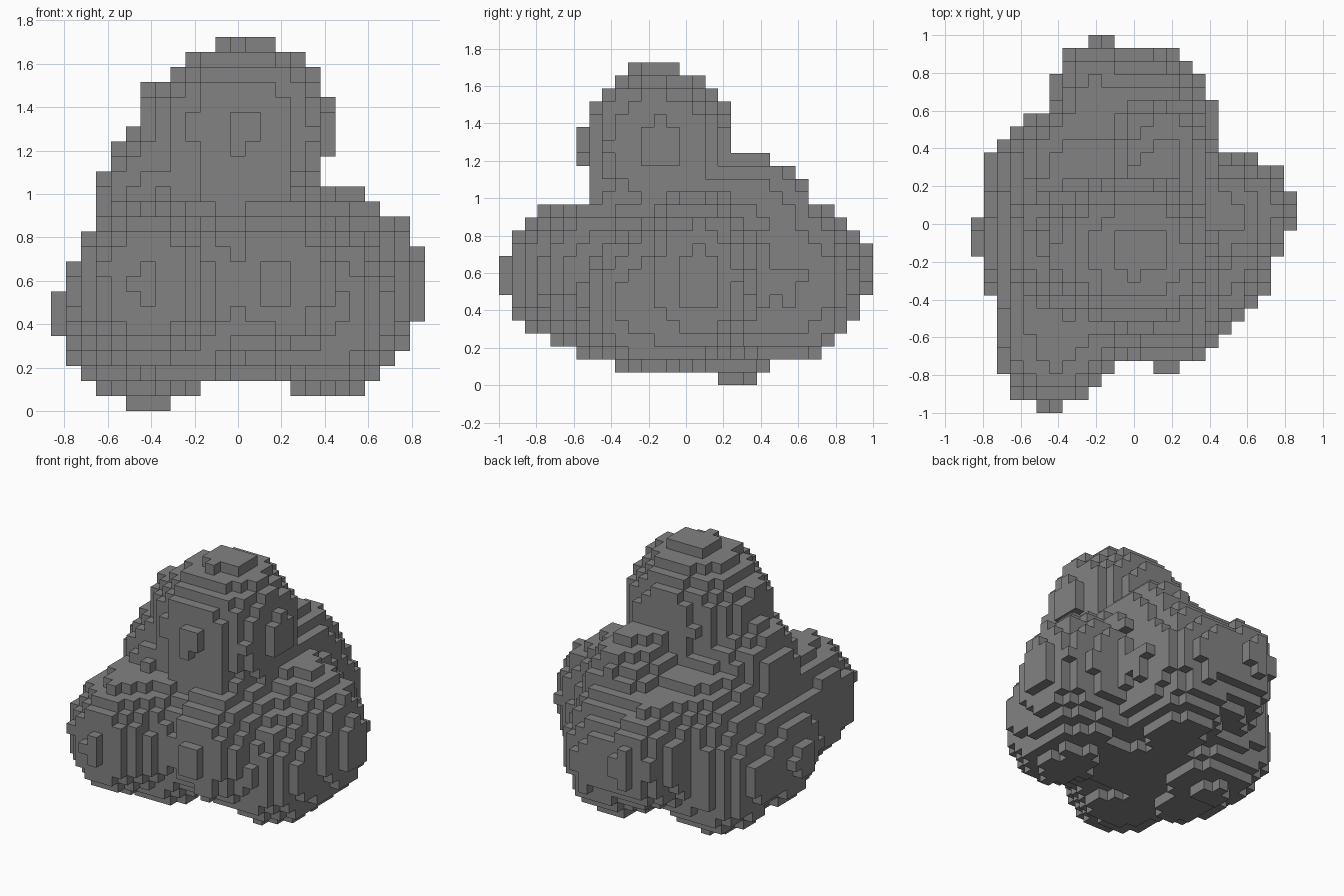
import bpy, bmesh
from math import exp, log
from mathutils import Vector, noise

if "Cube" in bpy.data.objects:
    bpy.data.objects.remove(bpy.data.objects["Cube"])

# Blocky boulder heap: softly merged lobes filled with cubes on a 25 x 29 x 25 grid
NX, NY, NZ = 25, 29, 25
V = 2.0 / NY
BLEND = 0.045          # softness of the creases between lobes

# Each lobe: centre x, y, z and radius x, y, z
LOBES = [
    (0.03, -0.15, 1.30, 0.40, 0.41, 0.41),    # head
    (-0.19, -0.14, 1.38, 0.26, 0.26, 0.19),   # head, left bulge
    (0.00, -0.12, 0.95, 0.33, 0.37, 0.42),    # neck
    (-0.35, -0.12, 0.99, 0.31, 0.31, 0.30),   # left shoulder
    (0.15, 0.34, 0.89, 0.26, 0.34, 0.33),     # back right shoulder
    (-0.28, 0.26, 0.66, 0.37, 0.37, 0.38),    # back left shoulder
    (0.00, 0.00, 0.57, 0.48, 0.48, 0.45),     # core
    (-0.42, -0.59, 0.59, 0.33, 0.385, 0.37),  # front left
    (-0.42, -0.35, 0.55, 0.28, 0.26, 0.36),   # front left, rear
    (-0.22, -0.46, 0.47, 0.27, 0.25, 0.36),   # front middle
    (-0.20, -0.42, 0.68, 0.30, 0.24, 0.27),   # front ledge
    (0.19, -0.41, 0.61, 0.28, 0.365, 0.37),   # front right
    (0.45, 0.06, 0.57, 0.40, 0.32, 0.45),     # right
    (0.43, -0.20, 0.45, 0.30, 0.345, 0.385),  # right front
    (0.09, 0.54, 0.54, 0.33, 0.385, 0.42),    # back
    (-0.20, 0.60, 0.62, 0.25, 0.385, 0.34),   # back left
    (-0.45, -0.09, 0.46, 0.39, 0.34, 0.38),   # left
    (-0.41, 0.26, 0.42, 0.37, 0.33, 0.40),    # left foot
]


def centre(i, j, k):
    return Vector(((i - NX // 2) * V, (j - NY // 2) * V, (k + 0.5) * V))


def filled(p):
    # smooth union of all lobes, with a little outward roughness
    total = 0.0
    for a, b, c, rx, ry, rz in LOBES:
        q = Vector(((p.x - a) / rx, (p.y - b) / ry, (p.z - c) / rz)).length
        total += exp(-(q - 1) * (rx + ry + rz) / 3 / BLEND)
    dist = -BLEND * log(total + 1e-30)
    return dist < 0.02 * max(0.0, noise.noise(p * 9.7))


cells = {(i, j, k) for i in range(NX) for j in range(NY) for k in range(NZ)
         if filled(centre(i, j, k))}

# Skin: one square for every cube side that has no neighbour
bm = bmesh.new()
corners = {}


def corner(p):
    key = tuple(round(c / V * 2) for c in p)
    if key not in corners:
        corners[key] = bm.verts.new(p)
    return corners[key]


for cell in sorted(cells):
    mid = centre(*cell)
    for axis in range(3):
        for side in (-1, 1):
            other = list(cell)
            other[axis] += side
            if tuple(other) in cells:
                continue
            n, u, w = Vector(), Vector(), Vector()
            n[axis] = side * V / 2
            u[(axis + 1) % 3] = V / 2
            w[(axis + 2) % 3] = side * V / 2
            bm.faces.new([corner(mid + n + a * u + b * w)
                          for a, b in ((-1, -1), (1, -1), (1, 1), (-1, 1))])

mesh = bpy.data.meshes.new("boulder_heap")
bm.to_mesh(mesh)
bm.free()
heap = bpy.data.objects.new("boulder_heap", mesh)
bpy.context.collection.objects.link(heap)

# Single flat stone colour
grey = bpy.data.materials.new("stone_grey")
grey.diffuse_color = (0.225, 0.225, 0.225, 1)
grey.use_nodes = True
grey.node_tree.nodes["Principled BSDF"].inputs["Base Color"].default_value = grey.diffuse_color
mesh.materials.append(grey)
